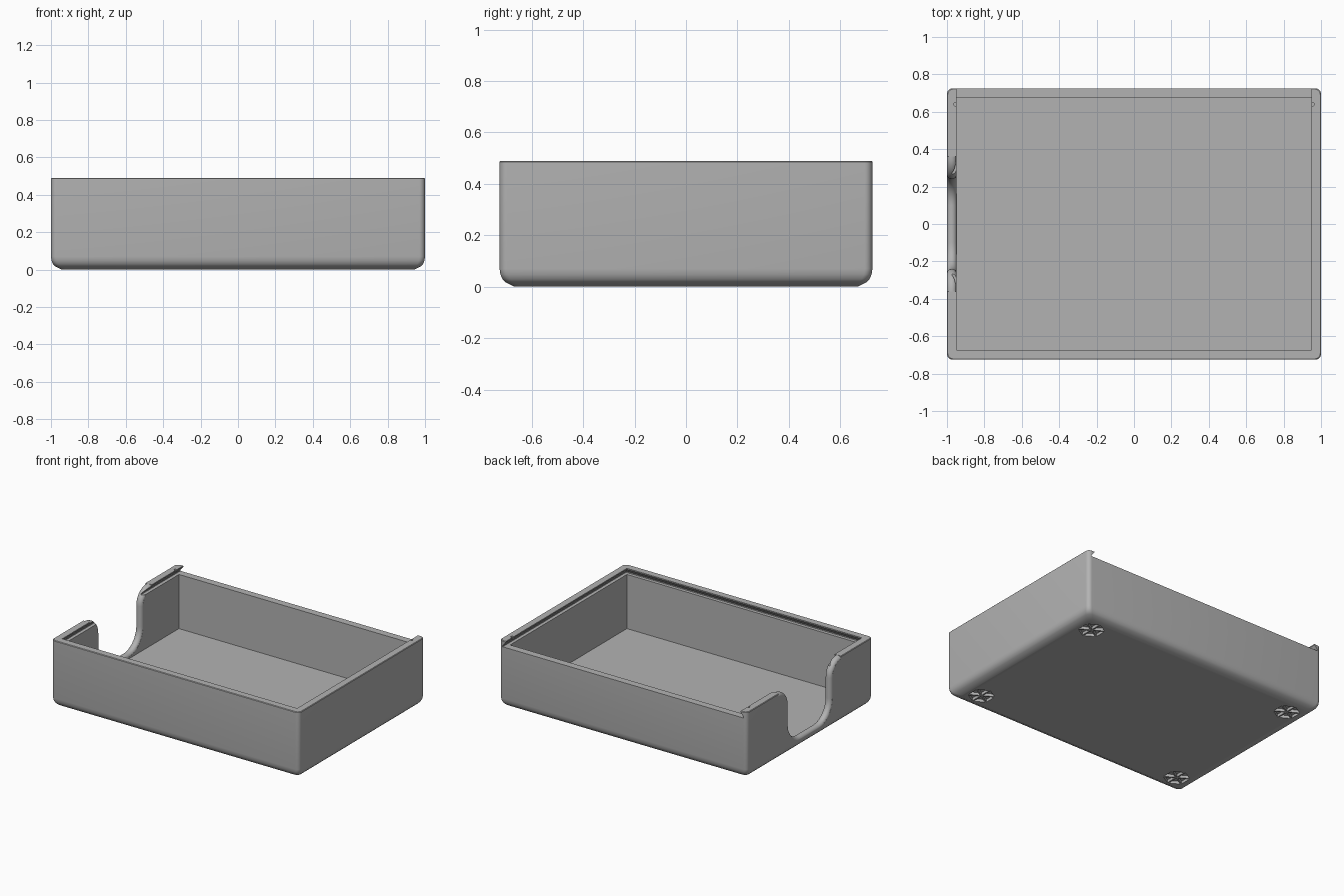
import bpy, bmesh
from math import sin, cos, pi, radians, sqrt

HX, HY, TOP = 1.0, 0.725, 0.49
WALL, FLOOR, LEDGE = 0.052, 0.05, 0.445

if "Cube" in bpy.data.objects:
    bpy.data.objects.remove(bpy.data.objects["Cube"])

grey = bpy.data.materials.new("plain grey")
grey.use_nodes = True
grey.diffuse_color = (0.45, 0.45, 0.45, 1)
grey.node_tree.nodes["Principled BSDF"].inputs["Base Color"].default_value = grey.diffuse_color


def add_loft(bm, rings):
    """Skin a closed solid through rings of equal point count."""
    loops = [[bm.verts.new(p) for p in ring] for ring in rings]
    for a, b in zip(loops, loops[1:]):
        for i in range(len(a)):
            j = (i + 1) % len(a)
            bm.faces.new((a[i], a[j], b[j], b[i]))
    bm.faces.new(loops[0])
    bm.faces.new(loops[-1])


def loft(name, *solids):
    bm = bmesh.new()
    for rings in solids:
        add_loft(bm, rings)
    bmesh.ops.recalc_face_normals(bm, faces=bm.faces)
    mesh = bpy.data.meshes.new(name)
    bm.to_mesh(mesh)
    bm.free()
    ob = bpy.data.objects.new(name, mesh)
    bpy.context.collection.objects.link(ob)
    mesh.materials.append(grey)
    return ob


def rounded_rect(hx, hy, r, z, n=6):
    pts = []
    for k, (sx, sy) in enumerate(((1, 1), (-1, 1), (-1, -1), (1, -1))):
        for i in range(n + 1):
            a = (k + i / n) * pi / 2
            pts.append((sx * (hx - r) + r * cos(a), sy * (hy - r) + r * sin(a), z))
    return pts


def rect(x, y0, y1, z):
    return [(-x, y0, z), (x, y0, z), (x, y1, z), (-x, y1, z)]


def prism(points, z0, z1):
    return [[(x, y, z) for x, y in points] for z in (z0, z1)]


def circle(cx, cy, r, n, start=0.0):
    return [(cx + r * cos(start + 2 * pi * i / n), cy + r * sin(start + 2 * pi * i / n))
            for i in range(n)]


def cut(target, cutter):
    mod = target.modifiers.new("cut", 'BOOLEAN')
    mod.operation, mod.solver, mod.object = 'DIFFERENCE', 'EXACT', cutter
    bpy.context.view_layer.objects.active = target
    bpy.ops.object.modifier_apply(modifier=mod.name)
    bpy.data.objects.remove(cutter)


# Outer shell with a softened, chamfered base
profile = [(0, 0.058), (0.018, 0.022), (0.03, 0.011), (0.048, 0.003), (0.07, 0),
           (TOP - 0.004, 0), (TOP, 0.004)]
box = loft("tray_box", [rounded_rect(HX - d, HY - d, 0.03, z) for z, d in profile])

# Inner cavity
ix, iy = HX - WALL, HY - WALL
cut(box, loft("cavity_cutter", [rect(ix, -iy, iy, z) for z in (FLOOR, 0.6)]))

# Dovetail slot for a sliding lid, open at the back
under = 0.024
cut(box, loft("lid_slot_cutter", [
    rect(ix + under, -iy - under, 1, LEDGE),
    rect(ix + under, -iy - under, 1, LEDGE + 0.008),
    rect(ix, -iy, 1, TOP - 0.008),
    rect(ix, -iy, 1, 0.6)]))

# Small lid catches in the side lips
cut(box, loft("catch_cutter", *[prism(circle(s * (ix + 0.006), 0.64, 0.01, 12), LEDGE, 0.6)
                                for s in (-1, 1)]))


# Finger notch in the right wall, with rounded edges
def notch_ring(x, d, n=10):
    w, z0, r_low, r_top = 0.24, 0.082, 0.14, 0.12
    half = []
    for i in range(n + 1):
        a = -pi / 2 + i / n * pi / 2
        half.append((w - r_low + (r_low + d) * cos(a), z0 + r_low + (r_low + d) * sin(a)))
    for i in range(n + 1):
        a = pi - i / n * pi / 2
        half.append((w + r_top + (r_top - d) * cos(a), TOP - r_top + (r_top - d) * sin(a)))
    half.append((w + r_top, 0.6))
    return [(x, y, z) for y, z in half] + [(x, -y, z) for y, z in reversed(half)]


mid, rad = -HX + WALL / 2, WALL / 2
rings = [notch_ring(-1.1, rad * 0.9)]
for i in range(-6, 7):
    t = 0.98 * sin(i / 6 * pi / 2)
    rings.append(notch_ring(mid + rad * t, rad * 0.9 * (1 - sqrt(1 - t * t))))
rings.append(notch_ring(-0.88, rad * 0.9))
cut(box, loft("notch_cutter", rings))

# Ribbed hexagonal foot sockets: six shallow triangles at each corner
sockets = []
for sx in (-1, 1):
    for sy in (-1, 1):
        for k in range(6):
            a = k * pi / 3
            cx, cy = sx * 0.84 + 0.055 * cos(a), sy * 0.565 + 0.055 * sin(a)
            sockets.append(prism(circle(cx, cy, 0.045, 3, a + pi), -0.1, 0.02))
cut(box, loft("socket_cutter", *sockets))

# Smooth shading with crisp edges
bpy.ops.object.select_all(action='DESELECT')
box.select_set(True)
bpy.context.view_layer.objects.active = box
bpy.ops.object.shade_smooth_by_angle(angle=radians(30))
